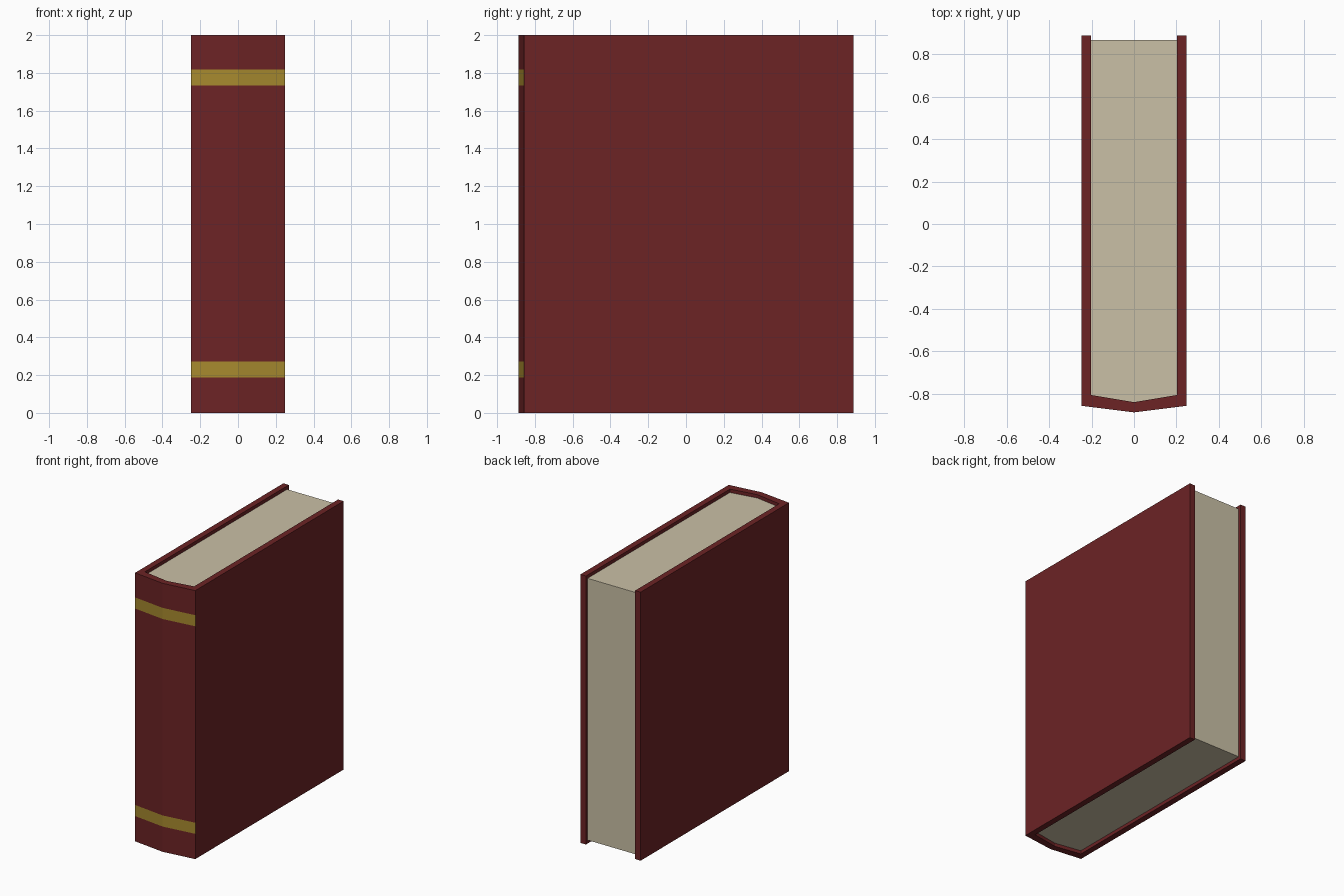
import bpy, bmesh

if "Cube" in bpy.data.objects:
    bpy.data.objects.remove(bpy.data.objects["Cube"])


def material(name, rgb):
    m = bpy.data.materials.new(name)
    lin = [(c / 255 / 12.92) if c < 10 else ((c / 255 + 0.055) / 1.055) ** 2.4 for c in rgb]
    m.diffuse_color = (*lin, 1)
    m.use_nodes = True
    m.node_tree.nodes["Principled BSDF"].inputs["Base Color"].default_value = m.diffuse_color
    return m


def extrude_profile(name, quads, outline, levels, mats, pick):
    """Stack a flat outline through z levels; pick(edge, layer) gives the side colour."""
    bm = bmesh.new()
    rings = [[bm.verts.new((x, y, z)) for x, y in outline] for z in levels]
    n = len(outline)
    for k in range(len(levels) - 1):
        for i in range(n):
            j = (i + 1) % n
            f = bm.faces.new((rings[k][i], rings[k][j], rings[k + 1][j], rings[k + 1][i]))
            f.material_index = pick(i, k)
    for ring in (rings[0], rings[-1]):
        for q in quads:
            bm.faces.new([ring[i] for i in q])
    bmesh.ops.recalc_face_normals(bm, faces=bm.faces[:])
    me = bpy.data.meshes.new(name)
    bm.to_mesh(me)
    bm.free()
    for m in mats:
        me.materials.append(m)
    ob = bpy.data.objects.new(name, me)
    bpy.context.collection.objects.link(ob)
    return ob


red = material("dark red cover", (108, 35, 37))
gold = material("gold band", (166, 137, 46))
cream = material("cream paper", (202, 192, 166))

# Cover: U-shaped case with a pointed spine; gold bands are cut into the spine
W, T, B = 0.248, 0.203, 0.888
cover = [(-W, B), (-W, -0.857), (0, -B), (W, -0.857), (W, B),
         (T, B), (T, -0.806), (0, -0.84), (-T, -0.806), (-T, B)]
extrude_profile("cover", [(0, 1, 8, 9), (1, 2, 7, 8), (2, 3, 6, 7), (3, 4, 5, 6)],
                cover, [0, 0.188, 0.271, 1.734, 1.817, 2], [red, gold],
                lambda i, k: 1 if i in (1, 2) and k in (1, 3) else 0)

# Page block, slightly recessed at the top, bottom and fore edge
pages = [(-T, 0.868), (-T, -0.806), (0, -0.84), (T, -0.806), (T, 0.868)]
extrude_profile("pages", [(0, 1, 2, 3, 4)], pages, [0.025, 1.975], [cream],
                lambda i, k: 0)
